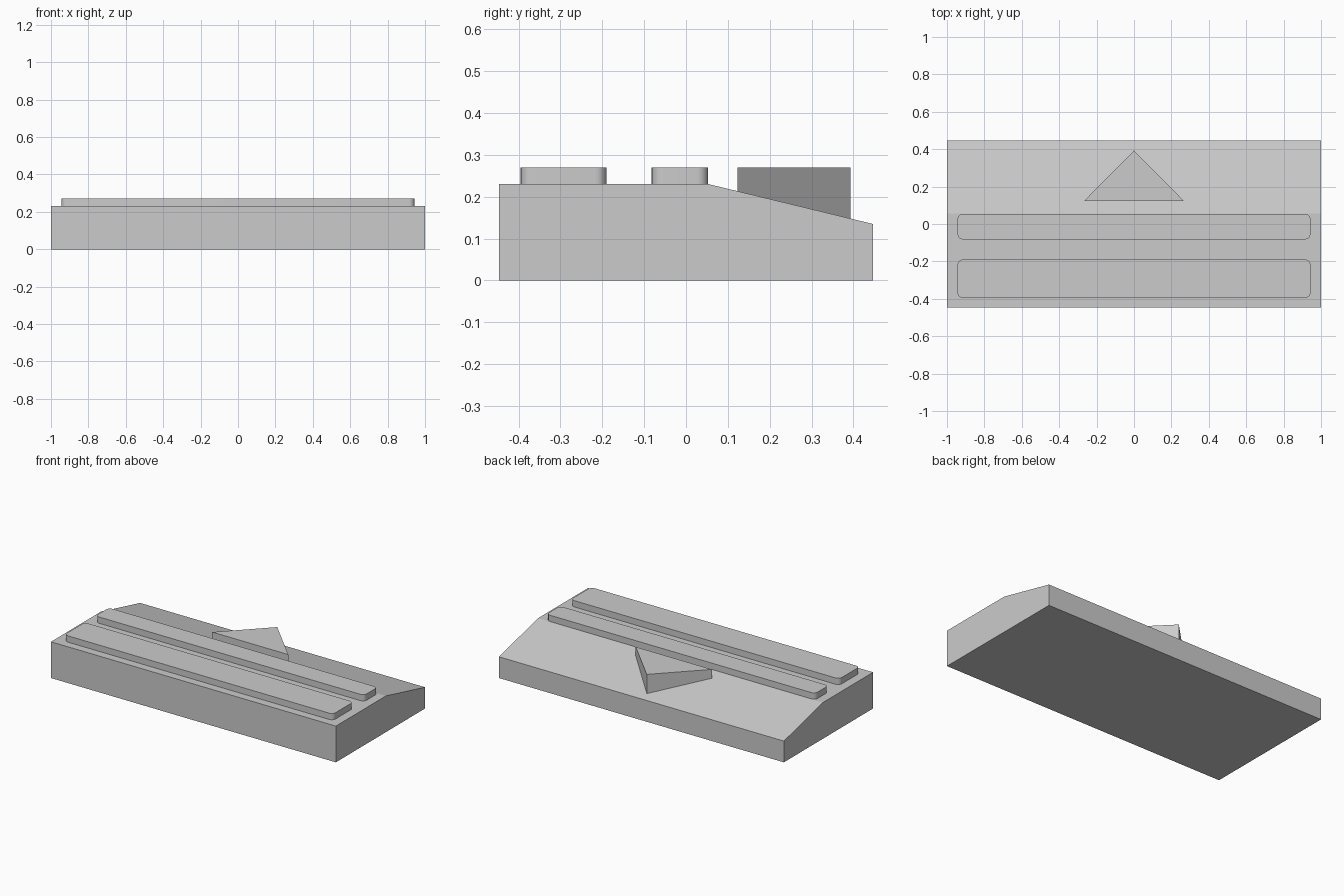
import bpy
import bmesh
import math

cube = bpy.data.objects.get("Cube")
if cube:
    bpy.data.objects.remove(cube, do_unlink=True)

# Single grey material
grey = bpy.data.materials.new("light_grey")
grey.use_nodes = True
colour = (0.6, 0.6, 0.6, 1)
grey.diffuse_color = colour
grey.node_tree.nodes["Principled BSDF"].inputs["Base Color"].default_value = colour


def prism(name, profile, offset, round_radius=0):
    """Extrude a closed 3D profile by offset, optionally rounding its upright edges."""
    bm = bmesh.new()
    face = bm.faces.new([bm.verts.new(p) for p in profile])
    result = bmesh.ops.extrude_face_region(bm, geom=[face], use_keep_orig=True)
    verts = [g for g in result["geom"] if isinstance(g, bmesh.types.BMVert)]
    bmesh.ops.translate(bm, verts=verts, vec=offset)
    if round_radius:
        upright = [e for e in bm.edges
                   if abs(e.verts[0].co.z - e.verts[1].co.z) > 0.01]
        bmesh.ops.bevel(bm, geom=upright, offset=round_radius, segments=6,
                        profile=0.5, affect='EDGES')
    bmesh.ops.recalc_face_normals(bm, faces=bm.faces[:])
    mesh = bpy.data.meshes.new(name)
    bm.to_mesh(mesh)
    bm.free()
    mesh.materials.append(grey)
    obj = bpy.data.objects.new(name, mesh)
    bpy.context.collection.objects.link(obj)
    if round_radius:
        bpy.ops.object.select_all(action='DESELECT')
        obj.select_set(True)
        bpy.context.view_layer.objects.active = obj
        bpy.ops.object.shade_smooth_by_angle(angle=math.radians(30))
    return obj


# Wedge-backed body, extruded across its width
DEPTH, TOP = 0.447, 0.23
side = [(-DEPTH, 0), (DEPTH, 0), (DEPTH, 0.135), (0.055, TOP), (-DEPTH, TOP)]
prism("body", [(-1, y, z) for y, z in side], (2, 0, 0))

# Two raised rounded bars
HEIGHT = 0.04
for name, y0, y1 in (("front_bar", -0.395, -0.19), ("rear_bar", -0.082, 0.053)):
    w = 0.943
    outline = [(-w, y0, TOP), (w, y0, TOP), (w, y1, TOP), (-w, y1, TOP)]
    prism(name, outline, (0, 0, HEIGHT), 0.027)

# Triangular pointer standing on the slope
base = 0.14
pointer = [(-0.267, 0.123, base), (0.267, 0.123, base), (0, 0.393, base)]
prism("triangle_pointer", pointer, (0, 0, TOP + HEIGHT - base))
